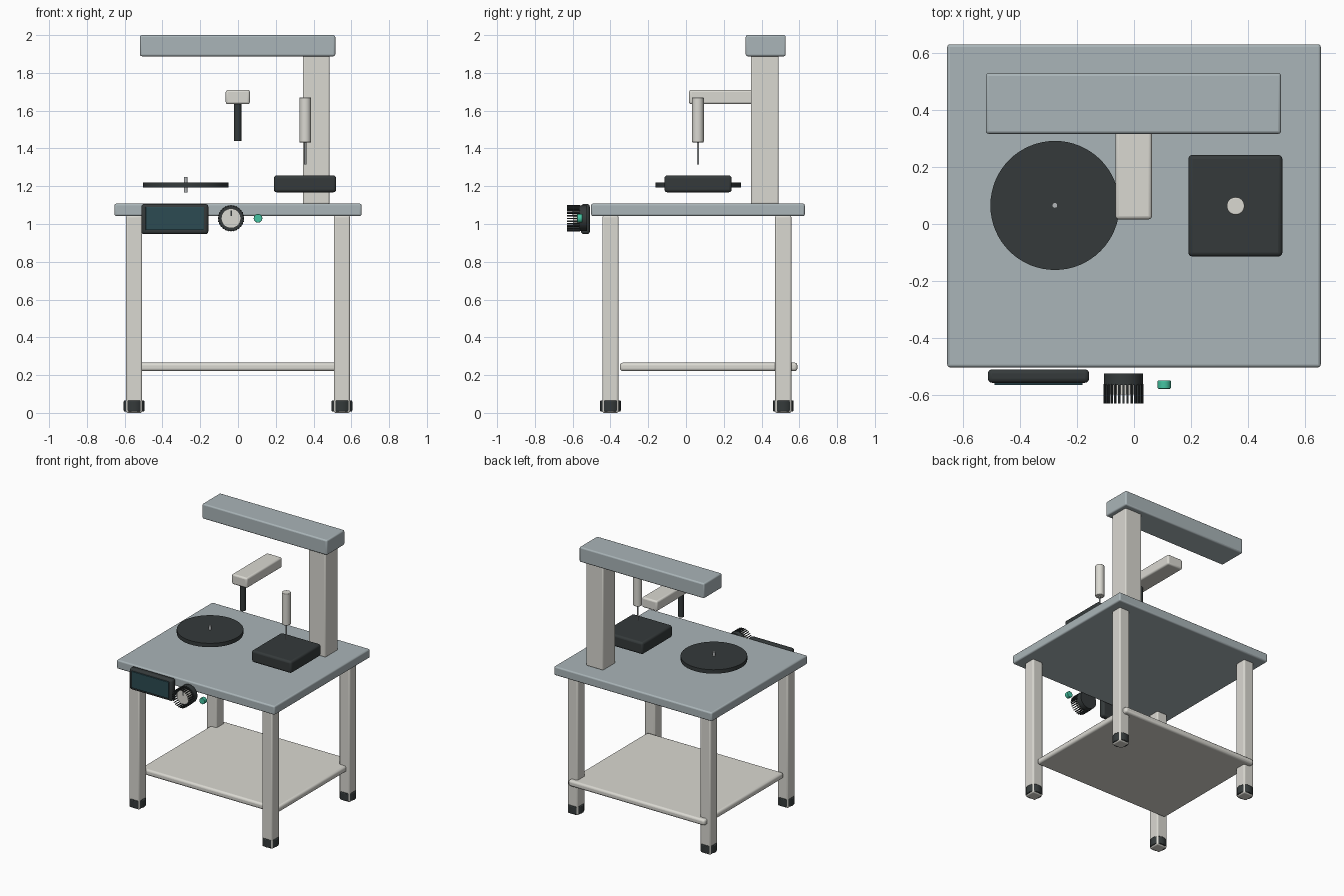
import bpy, math
from mathutils import Vector

if "Cube" in bpy.data.objects:
    bpy.data.objects.remove(bpy.data.objects["Cube"])


def material(name, rgb):
    m = bpy.data.materials.new(name)
    m.diffuse_color = (*rgb, 1)
    m.use_nodes = True
    m.node_tree.nodes["Principled BSDF"].inputs["Base Color"].default_value = m.diffuse_color
    return m


CREAM = material("cream", (0.70, 0.69, 0.64))
SLATE = material("slate", (0.40, 0.46, 0.48))
DARK = material("dark", (0.035, 0.042, 0.043))
SCREEN = material("screen", (0.025, 0.07, 0.085))
TEAL = material("teal", (0.06, 0.55, 0.36))
STEEL = material("steel", (0.45, 0.47, 0.48))


def finish(name, mat, bevel):
    ob = bpy.context.object
    ob.name = name
    ob.data.materials.append(mat)
    if bevel:
        mod = ob.modifiers.new("bevel", 'BEVEL')
        mod.width = bevel
        mod.segments = 3
        mod.limit_method = 'ANGLE'
    bpy.ops.object.shade_smooth_by_angle(angle=math.radians(35))
    return ob


def box(name, x, y, z, mat, bevel=0.008):
    """Box from (min, max) pairs on each axis."""
    lo, hi = Vector((x[0], y[0], z[0])), Vector((x[1], y[1], z[1]))
    bpy.ops.mesh.primitive_cube_add(size=1, location=(lo + hi) / 2)
    ob = bpy.context.object
    for v in ob.data.vertices:
        v.co *= hi - lo
    return finish(name, mat, bevel)


def rod(name, a, b, r, mat, sides=32, bevel=0):
    """Cylinder running from point a to point b."""
    a, b = Vector(a), Vector(b)
    rot = (b - a).to_track_quat('Z', 'Y').to_euler()
    bpy.ops.mesh.primitive_cylinder_add(vertices=sides, radius=r, depth=(b - a).length,
                                        location=(a + b) / 2, rotation=rot)
    return finish(name, mat, bevel)


# table: top, legs with round feet, lower shelf
box("table_top", (-0.654, 0.654), (-0.502, 0.629), (1.042, 1.108), SLATE, 0.01)
for side, x in (("left", -0.55), ("right", 0.55)):
    for end, y in (("front", -0.4), ("back", 0.515)):
        box(f"{end}_{side}_leg", (x - 0.043, x + 0.043), (y - 0.043, y + 0.043), (0, 1.045), CREAM, 0.01)
        rod(f"{end}_{side}_foot", (x, y, 0.008), (x, y, 0.066), 0.055, DARK, bevel=0.005)
box("lower_shelf", (-0.565, 0.565), (-0.35, 0.59), (0.221, 0.266), CREAM, 0.015)

# column and overhead beam
box("column", (0.343, 0.484), (0.343, 0.49), (1.105, 1.895), CREAM)
box("overhead_beam", (-0.519, 0.515), (0.316, 0.528), (1.888, 2.0), SLATE, 0.01)

# head arm with tool shaft
box("head_arm", (-0.065, 0.063), (0.016, 0.435), (1.634, 1.71), CREAM, 0.012)
rod("tool_shaft", (-0.002, 0.06, 1.44), (-0.002, 0.06, 1.64), 0.02, DARK)

# turntable disc with centre pin
rod("turntable", (-0.277, 0.065, 1.192), (-0.277, 0.065, 1.221), 0.226, DARK, 64)
rod("turntable_pin", (-0.277, 0.065, 1.168), (-0.277, 0.065, 1.25), 0.01, STEEL, 24)

# work block with probe above it
box("work_block", (0.19, 0.52), (-0.114, 0.242), (1.168, 1.257), DARK, 0.015)
rod("probe_body", (0.356, 0.063, 1.432), (0.356, 0.063, 1.67), 0.031, CREAM, bevel=0.004)
rod("probe_needle", (0.356, 0.063, 1.315), (0.356, 0.063, 1.44), 0.006, STEEL, 16)

# control panel and screen
box("control_panel", (-0.512, -0.157), (-0.556, -0.509), (0.946, 1.106), DARK, 0.015)
box("screen", (-0.489, -0.18), (-0.564, -0.55), (0.967, 1.09), SCREEN, 0.002)

# knob: body, face, pointer and ring of grip ridges
KX, KZ = -0.037, 1.03
rod("knob_body", (KX, -0.524, KZ), (KX, -0.563, KZ), 0.068, DARK, 48)
rod("knob_face", (KX, -0.56, KZ), (KX, -0.597, KZ), 0.052, CREAM, 48)
box("knob_pointer", (KX - 0.004, KX + 0.004), (-0.6, -0.59), (KZ + 0.012, KZ + 0.042), DARK, 0)
for i in range(28):
    a = 2 * math.pi * i / 28
    px, pz = KX + 0.066 * math.sin(a), KZ + 0.066 * math.cos(a)
    ridge = box(f"knob_ridge_{i + 1}", (px - 0.003, px + 0.003), (-0.629, -0.56), (pz - 0.004, pz + 0.004), DARK, 0)
    ridge.rotation_euler.y = a

# push button
rod("push_button", (0.106, -0.548, KZ), (0.106, -0.577, KZ), 0.023, TEAL, 24, 0.003)
